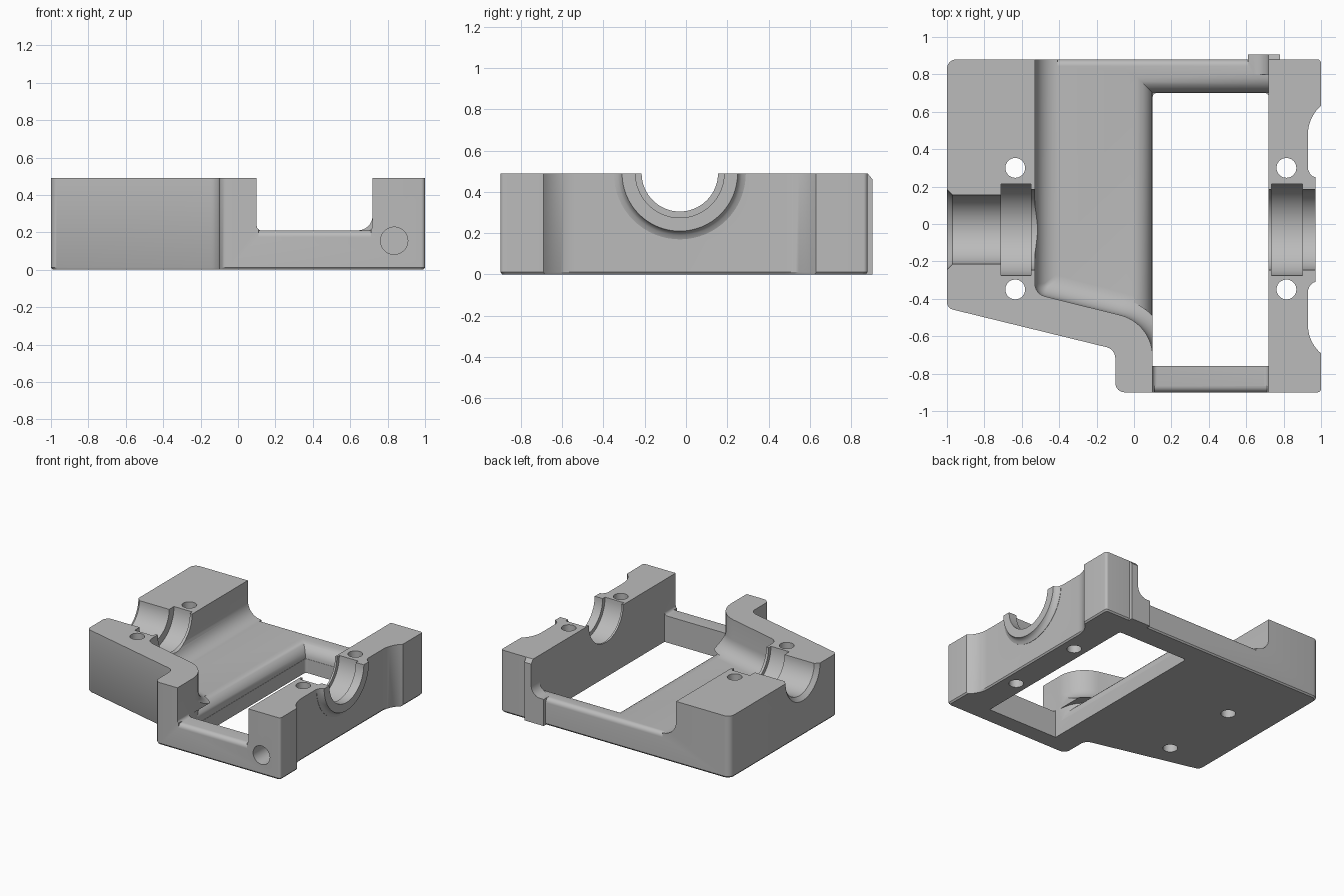
import bpy, bmesh
from math import sin, cos, pi, sqrt, radians
from mathutils import Vector

if "Cube" in bpy.data.objects:
    bpy.data.objects.remove(bpy.data.objects["Cube"])

metal = bpy.data.materials.new("grey_metal")
metal.use_nodes = True
metal.diffuse_color = (0.5, 0.5, 0.5, 1)
metal.node_tree.nodes["Principled BSDF"].inputs["Base Color"].default_value = (0.5, 0.5, 0.5, 1)

TOP, FLOOR = 0.49, 0.21
AXIS_Y = -0.03
LEFT, RIGHT, EDGE = -0.53, 0.72, 0.1      # pocket wall, opening wall, floor lip


def loft(name, rings):
    """Closed solid through rings that share one point count."""
    bm = bmesh.new()
    loops = [[bm.verts.new(p) for p in ring] for ring in rings]
    n = len(loops[0])
    for a, b in zip(loops, loops[1:]):
        for i in range(n):
            j = (i + 1) % n
            bm.faces.new((a[i], a[j], b[j], b[i]))
    bm.faces.new(loops[0][::-1])
    bm.faces.new(loops[-1])
    bmesh.ops.recalc_face_normals(bm, faces=bm.faces)
    mesh = bpy.data.meshes.new(name)
    bm.to_mesh(mesh)
    bm.free()
    mesh.materials.append(metal)
    ob = bpy.data.objects.new(name, mesh)
    bpy.context.collection.objects.link(ob)
    return ob


def prism(name, pts, axis, lo, hi):
    """Extrude a 2D outline along one axis."""
    place = {"x": lambda p, t: (t, p[0], p[1]),
             "y": lambda p, t: (p[0], t, p[1]),
             "z": lambda p, t: (p[0], p[1], t)}[axis]
    return loft(name, [[place(p, t) for p in pts] for t in (lo, hi)])


def box(name, x0, x1, y0, y1, z0, z1):
    return prism(name, [(x0, y0), (x1, y0), (x1, y1), (x0, y1)], "z", z0, z1)


def arc(cx, cy, r, a0, a1, n=10):
    return [(cx + r * cos(radians(a0 + (a1 - a0) * i / n)),
             cy + r * sin(radians(a0 + (a1 - a0) * i / n))) for i in range(n + 1)]


def rounded(corners, n=6):
    """Outline from (x, y, radius) corners."""
    out = []
    for i, (x, y, r) in enumerate(corners):
        p = Vector((x, y))
        if r == 0:
            out.append((x, y))
            continue
        a = (Vector(corners[i - 1][:2]) - p).normalized()
        b = (Vector(corners[(i + 1) % len(corners)][:2]) - p).normalized()
        half = a.angle(b) / 2
        c = p + (a + b).normalized() * (r / sin(half))
        d = r / (sin(half) / cos(half))
        u, v = p + a * d - c, p + b * d - c
        sweep = u.angle(v)
        for k in range(n + 1):
            t = k / n
            q = c + (u * sin((1 - t) * sweep) + v * sin(t * sweep)) / sin(sweep)
            out.append((q.x, q.y))
    return out


def revolve(name, profile, n=64):
    """Turned shape about the shaft axis from (x, radius) pairs."""
    return loft(name, [[(x, AXIS_Y + r * cos(2 * pi * i / n), TOP + r * sin(2 * pi * i / n))
                        for i in range(n)] for x, r in profile])


def combine(target, tool, operation="DIFFERENCE"):
    mod = target.modifiers.new(tool.name, "BOOLEAN")
    mod.operation, mod.solver, mod.object = operation, "EXACT", tool
    bpy.context.view_layer.objects.active = target
    bpy.ops.object.modifier_apply(modifier=mod.name)
    bpy.data.objects.remove(tool)


# Outer casting with scalloped side and a small bottom chamfer
scallops = arc(1.13, -0.54, 0.2, 229, 180) + arc(1.13, 0.48, 0.2, 180, 131)
outline = rounded([(1, 0.88, 0.02), (-1, 0.88, 0.05), (-1, -0.45, 0.04),
                   (-0.1, -0.67, 0.06), (-0.1, -0.9, 0.05), (1, -0.9, 0.02)]) + scallops
housing = loft("bearing_housing", [[(x * s, y * s, z) for x, y in outline]
                                   for s, z in ((0.99, 0), (1, 0.012), (1, TOP))])

# Shaft boss on the side, trimmed at the split plane
boss = revolve("shaft_boss", [(0.85, 0.32), (0.932, 0.32), (0.94, 0.3), (0.955, 0.285), (0.97, 0.28)])
combine(boss, box("trim", 0, 2, -1, 1, TOP, 2))
combine(housing, boss, "UNION")

# Rear pad with sloping top
pad = prism("rear_pad", [(0.8, 0), (0.905, 0), (0.905, TOP - 0.03), (0.88, TOP), (0.8, TOP)],
            "x", 0.61, 0.78)
combine(housing, pad, "UNION")


# Pocket with filleted floor
def quarter(r, z):
    h = max(r - (z - FLOOR), 0)
    return r - sqrt(max(r * r - h * h, 0))


rings = []
for z in [FLOOR + 0.12 * (1 - cos(pi / 2 * k / 8)) for k in range(9)] + [1]:
    i, j = quarter(0.12, z), quarter(0.08, z)
    x = LEFT + i
    sweep = arc(-0.13, -0.71, 0.23 + i, 76, 0, 12)
    tx, ty = sweep[0]
    corner_y = ty + (tx - x) * 0.249
    ring = rounded([(x, 1.2, 0), (x, corner_y, max(0.07 - i, 0.02)), (tx, ty, 0)])
    ring += sweep[1:] + [(RIGHT - j, -0.71), (RIGHT - j, 1.2)]
    rings.append([(px, py, z) for px, py in ring])
combine(housing, loft("pocket_cutter", rings))

# Opening through the floor, with its rolled lip
combine(housing, prism("opening_cutter", rounded([
    (EDGE, -0.76, 0), (RIGHT, -0.76, 0), (RIGHT, 0.7, 0.02), (EDGE, 0.7, 0.02)]), "z", -1, 1))
combine(housing, box("rear_clearance", EDGE, RIGHT, 0.6, 0.8, FLOOR, 1))
rings = []
for k in range(9):
    a = pi / 2 * k / 8
    o, z = 0.002 + 0.098 * (1 - cos(a)), 0.11 + 0.1 * sin(a)
    ring = [(RIGHT, -0.7), (RIGHT, 0.7 + o), (EDGE - o, 0.7 + o)]
    for m in range(7):
        x = EDGE - o * (1 - m / 6)
        ring.append((x, -0.71 + sqrt(max(0.23 ** 2 - (x + 0.13) ** 2, 0))))
    rings.append([(x, y, z) for x, y in ring])
rings.append([(x, y, FLOOR + 0.005) for x, y, z in rings[-1]])
combine(housing, loft("lip_cutter", rings))

# Front notch and softened outer edges of the low walls
combine(housing, prism("notch_cutter", rounded([
    (EDGE, 1, 0), (EDGE, FLOOR, 0.025), (RIGHT, FLOOR, 0.025), (RIGHT, 1, 0)]), "y", -1.2, -0.7))
for side, y, x0, x1 in ((1, 0.88, -0.41, 0.61), (-1, 0.9, EDGE + 0.01, RIGHT - 0.01)):
    r = 0.035
    edge = arc(y - r, FLOOR - r, r, 90, 0, 6) + [(y + 0.1, FLOOR - r), (y + 0.1, FLOOR + 0.02),
                                               (y - r, FLOOR + 0.02)]
    combine(housing, prism("edge_cutter", [(side * a, b) for a, b in edge], "x", x0, x1))

# Stepped bearing bores
combine(housing, revolve("left_bore", [
    (-1.05, 0.265), (-0.97, 0.185), (-0.71, 0.185), (-0.71, 0.245),
    (-0.55, 0.245), (-0.55, 0.215), (-0.5, 0.215)]))
combine(housing, revolve("right_bore", [
    (0.6, 0.215), (0.735, 0.215), (0.735, 0.245), (0.9, 0.245), (0.9, 0.215), (1.1, 0.215)]))

# Bolt holes and front port
for x in (-0.635, 0.815):
    for y in (-0.35, 0.3):
        combine(housing, prism("bolt_hole", arc(x, y, 0.053, 0, 350, 35), "z", -1, 1))
combine(housing, prism("front_port", arc(0.835, 0.155, 0.073, 0, 350, 35), "y", -1.2, -0.65))

bpy.ops.object.select_all(action="DESELECT")
housing.select_set(True)
bpy.context.view_layer.objects.active = housing
bpy.ops.object.shade_smooth_by_angle(angle=radians(30))
